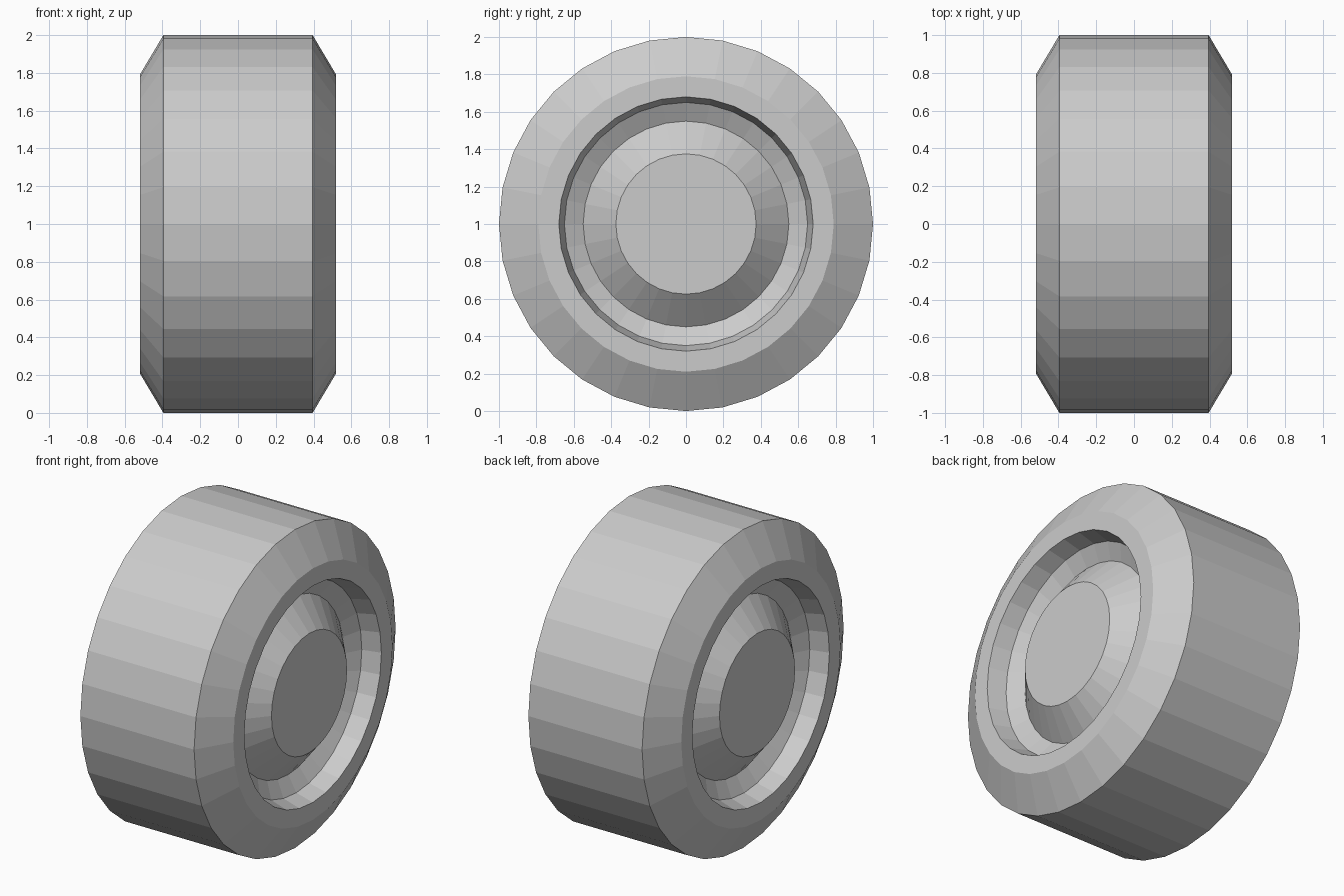
import bpy, bmesh
from math import cos, sin, pi

if "Cube" in bpy.data.objects:
    bpy.data.objects.remove(bpy.data.objects["Cube"])

SIDES = 32
CENTRE_Z = 1.0


def revolve(name, profile, cap_end=False):
    """Revolve (x, radius) points around the x axis into a flat-shaded shell."""
    bm = bmesh.new()
    rings = []
    for x, r in profile:
        rings.append([bm.verts.new((x, r * cos(2 * pi * i / SIDES), r * sin(2 * pi * i / SIDES)))
                      for i in range(SIDES)])
    for a, b in zip(rings, rings[1:]):
        for i in range(SIDES):
            j = (i + 1) % SIDES
            bm.faces.new((a[i], a[j], b[j], b[i]))
    if cap_end:
        bm.faces.new(rings[-1])
    # Profiles run towards +x on the outside, so make the faces point outwards
    bm.normal_update()
    first = bm.faces[:][0]
    mid = first.calc_center_median()
    want = mid.copy()
    want.x = 0 if not cap_end else -mid.x
    if first.normal.dot(want) * (-1 if cap_end else 1) < 0:
        bmesh.ops.reverse_faces(bm, faces=bm.faces[:])
    mesh = bpy.data.meshes.new(name)
    bm.to_mesh(mesh)
    bm.free()
    obj = bpy.data.objects.new(name, mesh)
    obj.location.z = CENTRE_Z
    bpy.context.collection.objects.link(obj)
    return obj


# Tyre: tread, bevelled shoulders, flat sidewalls and inner lips
half = [(0.395, 1.0), (0.52, 0.79), (0.52, 0.68), (0.405, 0.65)]
tyre_profile = [(-x, r) for x, r in reversed(half)] + half
# start at the tread so the first face gives the outward direction
tyre = revolve("tyre", tyre_profile)
bm = bmesh.new()
bm.from_mesh(tyre.data)
tread = max(bm.faces, key=lambda f: f.calc_area())
c = tread.calc_center_median()
if tread.normal.dot(c) < 0:
    bmesh.ops.reverse_faces(bm, faces=bm.faces[:])
bm.to_mesh(tyre.data)
bm.free()

# Hubs: dished rim ring, raised cone and flat cap on each side
for side, s in (("right", 1), ("left", -1)):
    hub = revolve(f"{side}_hub", [(s * 0.405, 0.65), (s * 0.35, 0.55), (s * 0.495, 0.375)], True)
    bm = bmesh.new()
    bm.from_mesh(hub.data)
    cap = max(bm.faces, key=lambda f: len(f.verts))
    if cap.normal.x * s < 0:
        bmesh.ops.reverse_faces(bm, faces=bm.faces[:])
    bm.to_mesh(hub.data)
    bm.free()
